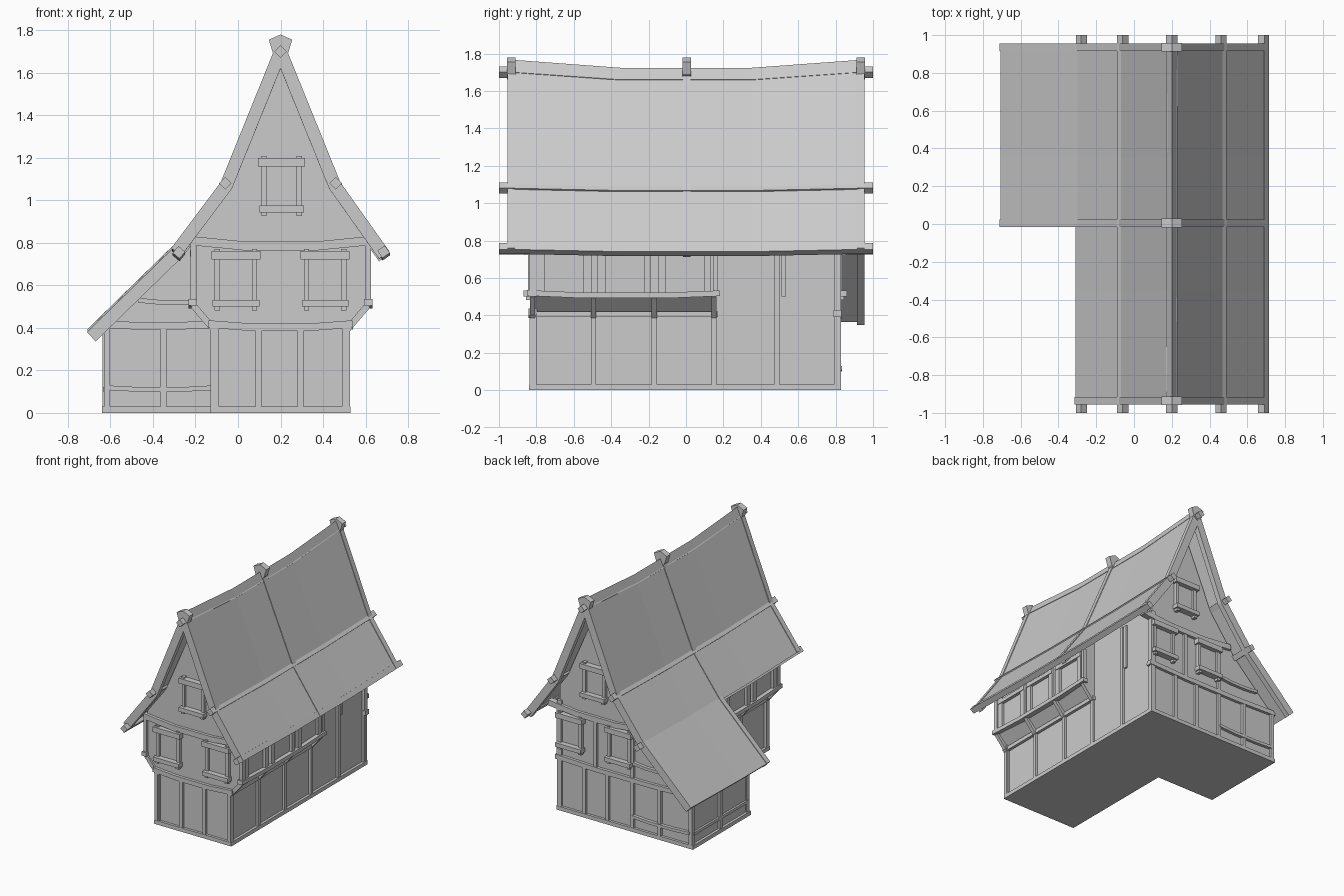
import bpy, bmesh, math
from mathutils import Vector as V

if "Cube" in bpy.data.objects:
    bpy.data.objects.remove(bpy.data.objects["Cube"])

grey = bpy.data.materials.new("plain grey")
grey.diffuse_color = (0.6, 0.6, 0.6, 1)
grey.use_nodes = True
grey.node_tree.nodes["Principled BSDF"].inputs["Base Color"].default_value = grey.diffuse_color
parts = {}


def loft(name, sections):
    """Closed sections joined in order, capped at both ends."""
    bm = parts.setdefault(name, bmesh.new()) if name not in parts else parts[name]
    rows = [[bm.verts.new(p) for p in s] for s in sections]
    n = len(rows[0])
    faces = [bm.faces.new(rows[0]), bm.faces.new(rows[-1][::-1])]
    for a, b in zip(rows, rows[1:]):
        for i in range(n):
            j = (i + 1) % n
            faces.append(bm.faces.new((a[i], b[i], b[j], a[j])))
    bmesh.ops.recalc_face_normals(bm, faces=faces)


def box(name, x0, x1, y0, y1, z0, z1):
    loft(name, [[(x0, y0, z), (x1, y0, z), (x1, y1, z), (x0, y1, z)] for z in (z0, z1)])


def prism(name, outline, y0, y1):
    loft(name, [[(x, y, z) for x, z in outline] for y in (y0, y1)])


def sweep(name, pts, side, w, h):
    """Rectangular timber along a bent path."""
    pts, side, rows = [V(p) for p in pts], V(side).normalized(), []
    for i, p in enumerate(pts):
        t = (pts[min(i + 1, len(pts) - 1)] - pts[max(i - 1, 0)]).normalized()
        n = t.cross(side).normalized()
        rows.append([p + side * a * w / 2 + n * b * h / 2
                     for a, b in ((-1, -1), (1, -1), (1, 1), (-1, 1))])
    loft(name, rows)


def sag(y, z):
    """The roof dips towards the middle, most at the ridge."""
    s = min(1, max(0, (0.93 - abs(y)) / 0.58))
    return z - s * (0.012 + 0.028 * max(0, (z - 1.07) / 0.63))


def slab(name, profile, lo, hi, ys):
    """Band following the roof profile, offset lo..hi along its normal."""
    p = [V(q) for q in profile]
    seg = [(b - a).normalized() for a, b in zip(p, p[1:])]
    nor = [V((s.y, -s.x)) for s in seg]
    mit = []
    for i in range(len(p)):
        a, b = nor[max(i - 1, 0)], nor[min(i, len(nor) - 1)]
        m = (a + b).normalized()
        mit.append(m / m.dot(a))
    ring = [q + m * hi for q, m in zip(p, mit)] + [q + m * lo for q, m in zip(p, mit)][::-1]
    loft(name, [[(q.x, y, sag(y, q.y)) for q in ring] for y in ys])


# Walls: jettied front block and back block with lean-to
prism("front_house_walls", [(0.51, 0), (0.51, 0.41), (0.60, 0.50), (0.60, 0.842), (0.445, 1.055),
      (0.2, 1.62), (-0.045, 1.055), (-0.20, 0.85), (-0.20, 0.50), (-0.11, 0.41), (-0.11, 0)],
      -0.82, 0.16)
prism("back_house_walls", [(0.51, 0), (0.51, 0.967), (0.445, 1.055), (0.2, 1.62), (-0.045, 1.055),
      (-0.272, 0.752), (-0.62, 0.415), (-0.62, 0)], 0.14, 0.81)

# Roof: left edge to right edge
main = [(-0.055, 1.07), (0.2, 1.70), (0.455, 1.07), (0.688, 0.742)]
short = [(-0.29, 0.757)] + main
long = [(-0.69, 0.37), (-0.28, 0.77)] + main
slab("front_roof", [(x, z) for x, z in short][::-1], -0.005, 0.025, (-0.93, -0.35, 0))
slab("back_roof", long[::-1], -0.005, 0.025, (0, 0.35, 0.94))
parts_flip = ("front_roof", "back_roof")
for y, prof in ((-0.935, short), (0.005, long), (0.935, long)):
    slab("roof_rafters", prof, -0.03, 0.03, (y - 0.02, y + 0.02))
    prism("ridge_crowns", [(0.145, 1.755), (0.2, 1.78), (0.255, 1.755), (0.235, 1.69),
          (0.2, 1.66), (0.165, 1.69)], y - 0.023, y + 0.023)

# Long roof timbers running past both gables
YS = (-1, -0.93, -0.35, 0.35, 0.93, 1)
for x, z, ang in ((0.2, 1.70, 45), (-0.06, 1.08, 45), (0.46, 1.08, 45), (0.685, 0.758, -55),
                  (-0.278, 0.755, 50)):
    a = math.radians(ang)
    sweep("roof_purlins", [(x, y, sag(y, z)) for y in YS], (math.cos(a), 0, math.sin(a)), 0.042, 0.042)


def gable_beam(name, x0, x1, y, z, dip, h):
    xs = [x0 + (x1 - x0) * t for t in (0, 0.3, 0.7, 1)]
    sweep(name, [(x, y, z - d) for x, d in zip(xs, (0, dip, dip, 0))], (0, 1, 0), 0.045, h)


# Sill beams round the base
box("sill_beams", -0.13, 0.53, -0.84, -0.80, 0, 0.03)
box("sill_beams", 0.49, 0.53, -0.80, 0.79, 0, 0.03)
box("sill_beams", -0.13, -0.09, -0.80, 0.12, 0, 0.03)
box("sill_beams", -0.64, 0.53, 0.79, 0.83, 0, 0.03)
box("sill_beams", -0.64, -0.60, 0.16, 0.79, 0, 0.03)
box("sill_beams", -0.64, -0.11, 0.12, 0.16, 0, 0.03)

# Gable posts and cross beams
for x in (-0.115, 0.097, 0.295, 0.510):
    box("front_posts", x - 0.014, x + 0.014, -0.838, -0.80, 0.02, 0.41)
    box("back_posts", x - 0.014, x + 0.014, 0.79, 0.828, 0.02, 0.41)
for x in (-0.115, 0.2, 0.515):
    box("back_posts", x - 0.014, x + 0.014, 0.79, 0.828, 0.40, 0.80)
for x in (-0.21, 0.612):
    box("upper_corner_posts", x - 0.014, x + 0.014, -0.838, -0.80, 0.50, 0.81)
gable_beam("front_girt", -0.14, 0.54, -0.82, 0.418, 0.015, 0.035)
gable_beam("front_tie_beam", -0.22, 0.62, -0.82, 0.81, 0.025, 0.042)
gable_beam("back_girt", -0.64, 0.54, 0.81, 0.41, 0.012, 0.035)
gable_beam("back_tie_beam", -0.22, 0.60, 0.81, 0.81, 0.025, 0.042)

# Jetty beams, brackets and lower wall plates
for s, y1 in ((1, 0.18), (-1, 0.13)):
    X = lambda d: 0.2 + s * d
    sweep("jetty_beams", [(X(0.412), y, z) for y, z in
          ((-0.85, 0.52), (-0.55, 0.507), (-0.1, 0.507), (y1, 0.518))], (1, 0, 0), 0.04, 0.03)
    sweep("wall_plates", [(X(0.315), -0.84, 0.405), (X(0.315), y1 - 0.01, 0.405)],
          (1, 0, 0), 0.035, 0.03)
    for y in (-0.82, -0.495, -0.17, 0.15):
        if s < 0 and y > 0:
            continue
        sweep("jetty_brackets", [(X(0.316), y, 0.395), (X(0.41), y, 0.505)], (0, 1, 0), 0.028, 0.03)
    # Studs either side of the side openings
    for y0, w in ((-0.80, 0.045), (-0.55, 0.045), (-0.475, 0.045), (-0.225, 0.035),
                  (-0.15, 0.043), (0.096, 0.038), (0.148, 0.022)):
        if s > 0 or y0 < 0:
            a, b = sorted((X(0.39), X(0.42)))
            box("side_window_studs", a, b, y0, y0 + w, 0.51, 0.78)
    for y0, yb in ((-0.80, -0.505), (-0.475, -0.19), (-0.15, 0.134)):
        if s > 0 or yb < 0:
            a, b = sorted((X(0.39), X(0.425)))
            box("side_window_lintels", a, b, y0, yb, 0.735, 0.765)

# Side posts
for y in (-0.823, -0.495, -0.17, 0.15, 0.485, 0.812):
    top = 0.41 if y < 0.16 else 0.85
    box("right_posts", 0.49, 0.528, y - 0.014, y + 0.014, 0.02, top)
    if y < 0.1:
        box("left_posts", -0.128, -0.09, y - 0.014, y + 0.014, 0.02, 0.41)
box("right_posts", 0.49, 0.526, 0.51, 0.535, 0.5, 0.85)

# Lean-to framing
for y in (0.14, 0.812):
    for x, top in ((-0.617, 0.41), (-0.35, 0.40)):
        box("lean_to_posts", x - 0.014, x + 0.014, y - 0.018, y + 0.018, 0.02, top)
    gable_beam("lean_to_rails", -0.61, -0.12, y, 0.118, 0.008, 0.022)
    gable_beam("lean_to_rails", -0.47, -0.13, y, 0.53, 0.01, 0.022)
gable_beam("lean_to_girt", -0.63, -0.12, 0.14, 0.415, 0.005, 0.035)
box("lean_to_posts", -0.637, -0.60, 0.465, 0.493, 0.02, 0.40)
box("lean_to_rails", -0.635, -0.60, 0.14, 0.81, 0.375, 0.40)
box("lean_to_rails", -0.635, -0.60, 0.14, 0.81, 0.10, 0.122)


def window(x0, x1, z0, z1, wall, out):
    """Framed gable window with heavy lintel, sill and peg blocks."""
    def b(part, xa, xb, d, za, zb):
        ya, yb = sorted((wall - out * 0.01, wall + out * d))
        box(part, xa, xb, ya, yb, za, zb)
    b("window_panels", x0 + 0.01, x1 - 0.01, 0.008, z0, z1)
    b("window_lintels", x0 - 0.005, x1 + 0.005, 0.045, z1 - 0.04, z1)
    b("window_sills", x0, x1, 0.05, z0, z0 + 0.032)
    for x in (x0 + 0.01, x1 - 0.035):
        b("window_jambs", x, x + 0.025, 0.025, z0, z1)
        b("window_pegs", x, x + 0.025, 0.035, z0 - 0.018, z0 + 0.01)
        b("window_pegs", x, x + 0.025, 0.03, z1 - 0.01, z1 + 0.01)


for wall, out in ((-0.82, -1), (0.81, 1)):
    window(-0.12, 0.10, 0.50, 0.762, wall, out)
    window(0.30, 0.52, 0.50, 0.762, wall, out)
    window(0.10, 0.31, 0.943, 1.198, wall, out)

# Finish every part as one object
for name, bm in parts.items():
    me = bpy.data.meshes.new(name)
    bm.to_mesh(me)
    bm.free()
    me.materials.append(grey)
    bpy.context.collection.objects.link(bpy.data.objects.new(name, me))
